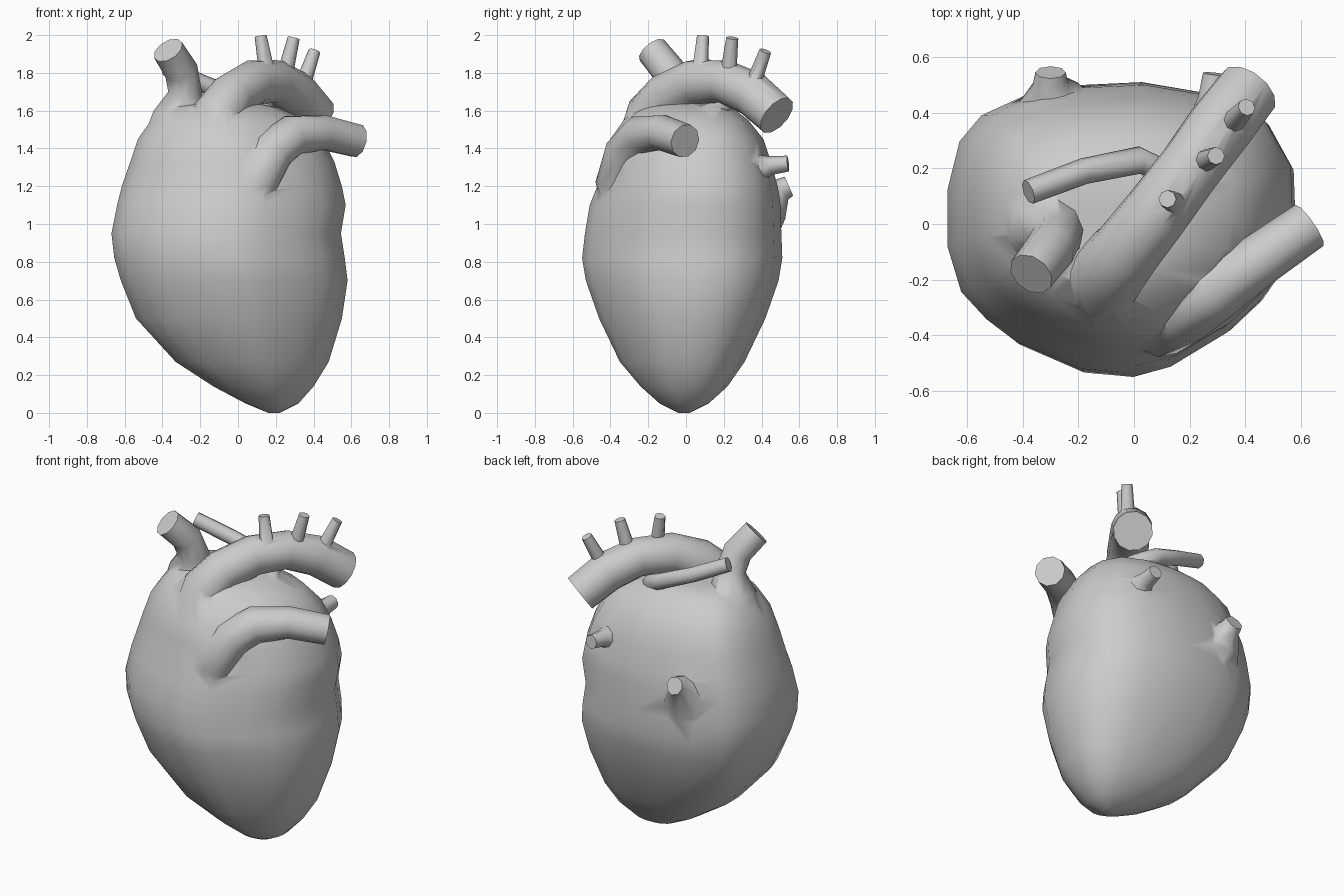
import bpy, bmesh, math
from mathutils import Vector

if "Cube" in bpy.data.objects:
    bpy.data.objects.remove(bpy.data.objects["Cube"])


def loft(name, rings):
    """Skin a list of equal-length vertex rings and close both ends."""
    bm = bmesh.new()
    rows = [[bm.verts.new(p) for p in ring] for ring in rings]
    n = len(rows[0])
    for a, b in zip(rows, rows[1:]):
        for i in range(n):
            j = (i + 1) % n
            bm.faces.new((a[i], a[j], b[j], b[i]))
    bm.faces.new(rows[0][::-1])
    bm.faces.new(rows[-1])
    bmesh.ops.recalc_face_normals(bm, faces=bm.faces[:])
    me = bpy.data.meshes.new(name)
    bm.to_mesh(me)
    bm.free()
    ob = bpy.data.objects.new(name, me)
    bpy.context.collection.objects.link(ob)
    return ob


def tube(name, path, sides=10):
    """Round vessel along (x, y, z, radius) points."""
    pts = [Vector(p[:3]) for p in path]
    rings, u = [], None
    for i, p in enumerate(pts):
        t = (pts[min(i + 1, len(pts) - 1)] - pts[max(i - 1, 0)]).normalized()
        if u is None:
            u = t.orthogonal()
        u = (u - t * u.dot(t)).normalized()
        v = t.cross(u)
        rings.append([p + path[i][3] * (math.cos(a) * u + math.sin(a) * v)
                      for a in (2 * math.pi * k / sides for k in range(sides))])
    return loft(name, rings)


# Muscle body: plan outline (flat back, pointed front) scaled per height
outline = [(1, .1), (.99, .42), (.84, .74), (.53, .92), (.12, 1), (-.25, .98),
           (-.52, .93), (-.8, .78), (-.93, .6), (-1, .27), (-1, -.13), (-.92, -.44),
           (-.77, -.63), (-.6, -.78), (-.22, -.97), (.07, -1), (.29, -.93),
           (.62, -.7), (.8, -.5), (.93, -.28)]
levels = [  # z, x min, x max, y min, y max
    (0, .16, .22, -.04, .02), (.05, .04, .32, -.14, .12), (.14, -.13, .4, -.24, .22),
    (.27, -.33, .48, -.35, .31), (.5, -.54, .55, -.46, .42), (.7, -.62, .58, -.53, .49),
    (.82, -.655, .565, -.55, .51), (.95, -.67, .545, -.535, .505),
    (1.1, -.64, .57, -.51, .50), (1.2, -.615, .55, -.47, .485), (1.33, -.57, .51, -.445, .45),
    (1.45, -.53, .45, -.4, .41), (1.55, -.46, .36, -.33, .33),
    (1.62, -.38, .2, -.24, .24), (1.64, -.28, .1, -.14, .16)]
rings = []
for z, x0, x1, y0, y1 in levels:
    cx, cy, hx, hy = (x0 + x1) / 2, (y0 + y1) / 2, (x1 - x0) / 2, (y1 - y0) / 2
    rings.append([(cx + hx * u, cy + hy * v, z) for u, v in outline])
heart = loft("heart", rings)

vessels = [
    # Great arch
    tube("aorta", [(-.1, -.2, 1.2, .17), (-.12, -.21, 1.45, .155), (-.1, -.18, 1.58, .14),
                   (-.03, -.1, 1.68, .125), (.08, .04, 1.75, .12), (.2, .2, 1.755, .115),
                   (.31, .35, 1.69, .12), (.41, .48, 1.575, .115)], 12),
    # Front trunk sweeping to the side
    tube("pulmonary_trunk", [(.04, -.3, 1.0, .12), (.1, -.36, 1.22, .12), (.18, -.31, 1.38, .12),
                             (.29, -.24, 1.47, .11), (.45, -.13, 1.485, .095),
                             (.63, -.005, 1.44, .09)]),
    # Thin branch crossing behind the arch
    tube("pulmonary_branch", [(.3, -.2, 1.46, .07), (.2, .05, 1.56, .055), (.12, .18, 1.61, .05),
                              (.02, .23, 1.66, .05), (-.18, .19, 1.74, .047),
                              (-.38, .115, 1.83, .045)], 8),
    # Upper vein
    tube("upper_vein", [(-.33, .0, 1.4, .19), (-.31, -.02, 1.58, .14), (-.28, -.05, 1.7, .09),
                        (-.3, -.09, 1.81, .09), (-.37, -.18, 1.92, .085)]),
    # Back veins
    tube("back_vein_low", [(-.27, .3, 1.02, .24), (-.29, .45, 1.12, .12), (-.3, .5, 1.18, .065),
                           (-.3, .545, 1.2, .055)], 8),
    tube("back_vein_high", [(.26, .3, 1.28, .1), (.28, .45, 1.31, .05), (.29, .54, 1.32, .042)], 8),
]
# Three small branches on top of the arch
for base, tip in [((.16, .07, 1.76), (.12, .09, 1.995)),
                  ((.24, .22, 1.76), (.295, .245, 1.985)),
                  ((.33, .34, 1.7), (.405, .42, 1.915))]:
    vessels.append(tube("arch_branch", [(*base, .045), (*tip, .032)], 8))

# Fuse everything into one surface
bpy.context.view_layer.objects.active = heart
for v in vessels:
    m = heart.modifiers.new("join", 'BOOLEAN')
    m.operation, m.solver, m.object = 'UNION', 'EXACT', v
    bpy.ops.object.modifier_apply(modifier=m.name)
    bpy.data.objects.remove(v)

for o in bpy.context.selected_objects:
    o.select_set(False)
heart.select_set(True)
bpy.ops.object.shade_smooth_by_angle(angle=math.radians(55))
